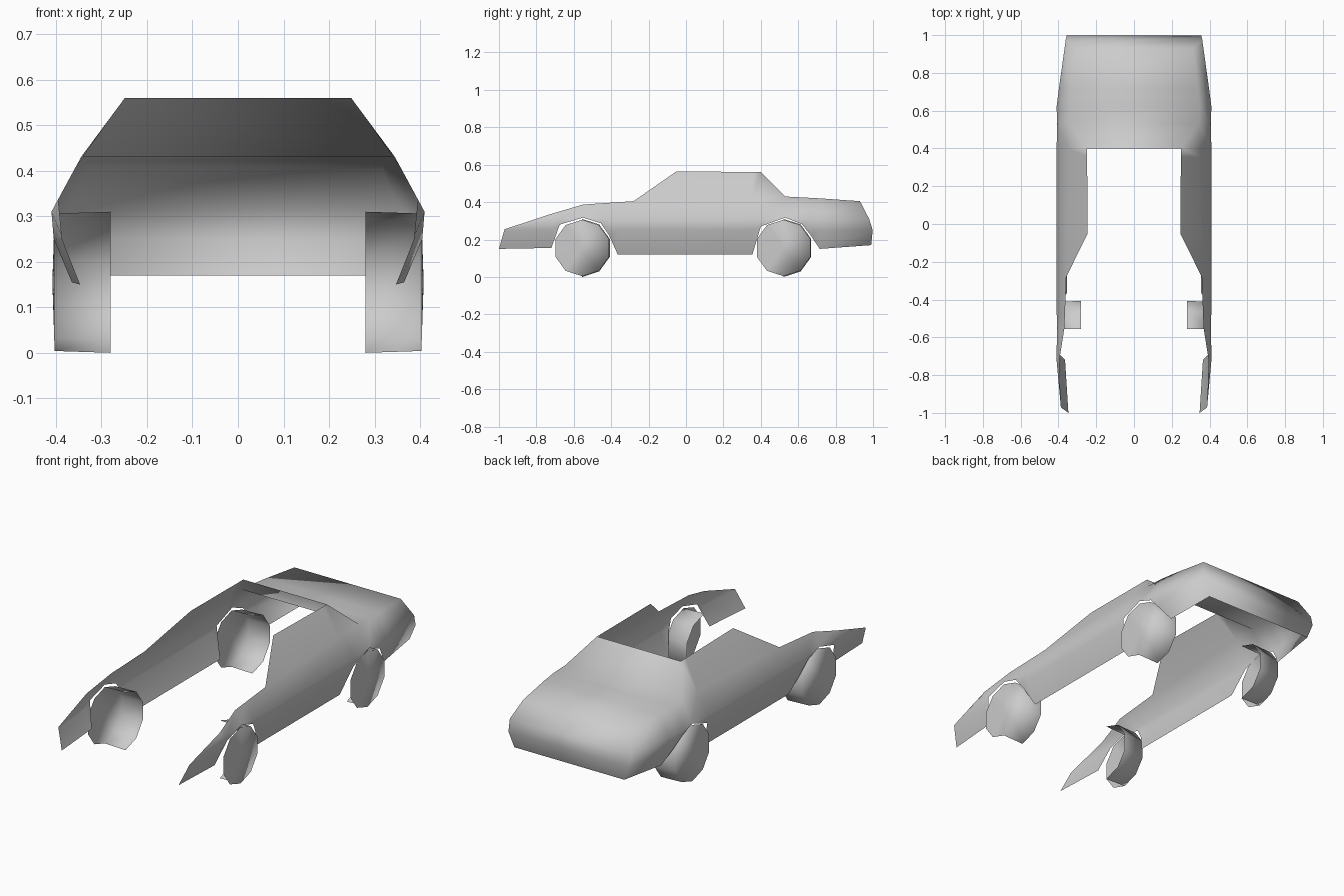
import bpy
import bmesh
import math

cube = bpy.data.objects.get("Cube")
if cube:
    bpy.data.objects.remove(cube, do_unlink=True)

grey = bpy.data.materials.new("plain_grey")
grey.use_nodes = True
grey.diffuse_color = (0.6, 0.6, 0.6, 1)
grey.node_tree.nodes["Principled BSDF"].inputs["Base Color"].default_value = (0.6, 0.6, 0.6, 1)


def interp(t, points):
    """Piecewise linear lookup, clamped at both ends."""
    if t <= points[0][0]:
        return points[0][1]
    for (a, u), (b, v) in zip(points, points[1:]):
        if t <= b:
            return u + (v - u) * (t - a) / (b - a)
    return points[-1][1]


def finish(bm, name):
    bmesh.ops.remove_doubles(bm, verts=bm.verts, dist=0.0005)
    mesh = bpy.data.meshes.new(name)
    bm.to_mesh(mesh)
    bm.free()
    mesh.materials.append(grey)
    mesh.shade_smooth()
    obj = bpy.data.objects.new(name, mesh)
    bpy.context.collection.objects.link(obj)
    return obj


# Body lines: half width by height, taper by length, shoulder and roof heights
WIDTH = [(.12, .355), (.155, .365), (.25, .405), (.31, .41), (.43, .345), (.565, .245)]
TAPER = [(-1, .955), (-.72, 1), (.62, 1), (1, .88)]
SHOULDER = [(-1, .255), (-.55, .387), (-.28, .405), (.53, .43), (1, .405)]
ROOF = [(-.28, .405), (-.05, .565), (.4, .56), (.53, .43)]
NOSE_LEAN = [(.15, -1), (.255, -.97)]
TAIL_LEAN = [(.17, .99), (.27, 1), (.405, .93)]

# Lower edge of the side panel, with both wheel arches
LOWER_EDGE = [(-1, .15), (-.72, .155), (-.675, .28), (-.55, .317), (-.455, .287),
              (-.41, .22), (-.365, .12), (-.28, .12), (-.05, .12), (.355, .12),
              (.4, .27), (.53, .317), (.62, .282), (.665, .225), (.715, .15), (1, .17)]


def side_grid(bm, side):
    grid = []
    for y, low in LOWER_EDGE:
        top = interp(y, SHOULDER)
        roof = interp(y, ROOF) if -.28 < y < .53 else top
        heights = [low] + [min(max(z, low), top) for z in (.25, .31)] + [top, roof]
        column = []
        for z in heights:
            lean = {-1: NOSE_LEAN, 1: TAIL_LEAN}.get(y)
            depth = interp(z, lean) if lean else y
            x = side * interp(z, WIDTH) * interp(y, TAPER)
            column.append(bm.verts.new((x, depth, z)))
        grid.append(column)
    for a, b in zip(grid, grid[1:]):
        for j in range(len(a) - 1):
            quad = [a[j], b[j], b[j + 1], a[j + 1]]
            bm.faces.new(quad if side > 0 else quad[::-1])
    return grid


# Body shell: two side panels joined by the rear window, deck and tail
bm = bmesh.new()
left, right = side_grid(bm, 1), side_grid(bm, -1)


def rear_path(grid):
    start = [i for i, (y, z) in enumerate(LOWER_EDGE) if y == .4][0]
    return [column[-1] for column in grid[start:]] + grid[-1][-2::-1]


lp, rp = rear_path(left), rear_path(right)
for k in range(len(lp) - 1):
    bm.faces.new((rp[k], lp[k], lp[k + 1], rp[k + 1]))
finish(bm, "body_shell")


# Wheels: ten-sided outer disc with a tread band around the rear half
def wheel(name, side, y, radius=.155, sides=10):
    bm = bmesh.new()
    outer, inner = [], []
    for i in range(sides):
        a = math.pi / 2 - i * 2 * math.pi / sides
        dy, dz = math.cos(a), math.sin(a)
        outer.append(bm.verts.new((side * .403, y + dy * (radius - .004), radius + dz * (radius - .004))))
        if i <= sides // 2:
            inner.append(bm.verts.new((side * .28, y + dy * radius, radius + dz * radius)))
    hub = bm.verts.new((side * .408, y, radius))
    for i in range(sides):
        tri = [hub, outer[(i + 1) % sides], outer[i]]
        bm.faces.new(tri if side > 0 else tri[::-1])
    for i in range(sides // 2):
        quad = [outer[i], outer[i + 1], inner[i + 1], inner[i]]
        bm.faces.new(quad if side > 0 else quad[::-1])
    finish(bm, name)


for label, side in (("left", 1), ("right", -1)):
    wheel("front_" + label + "_wheel", side, -.555)
    wheel("rear_" + label + "_wheel", side, .522)
